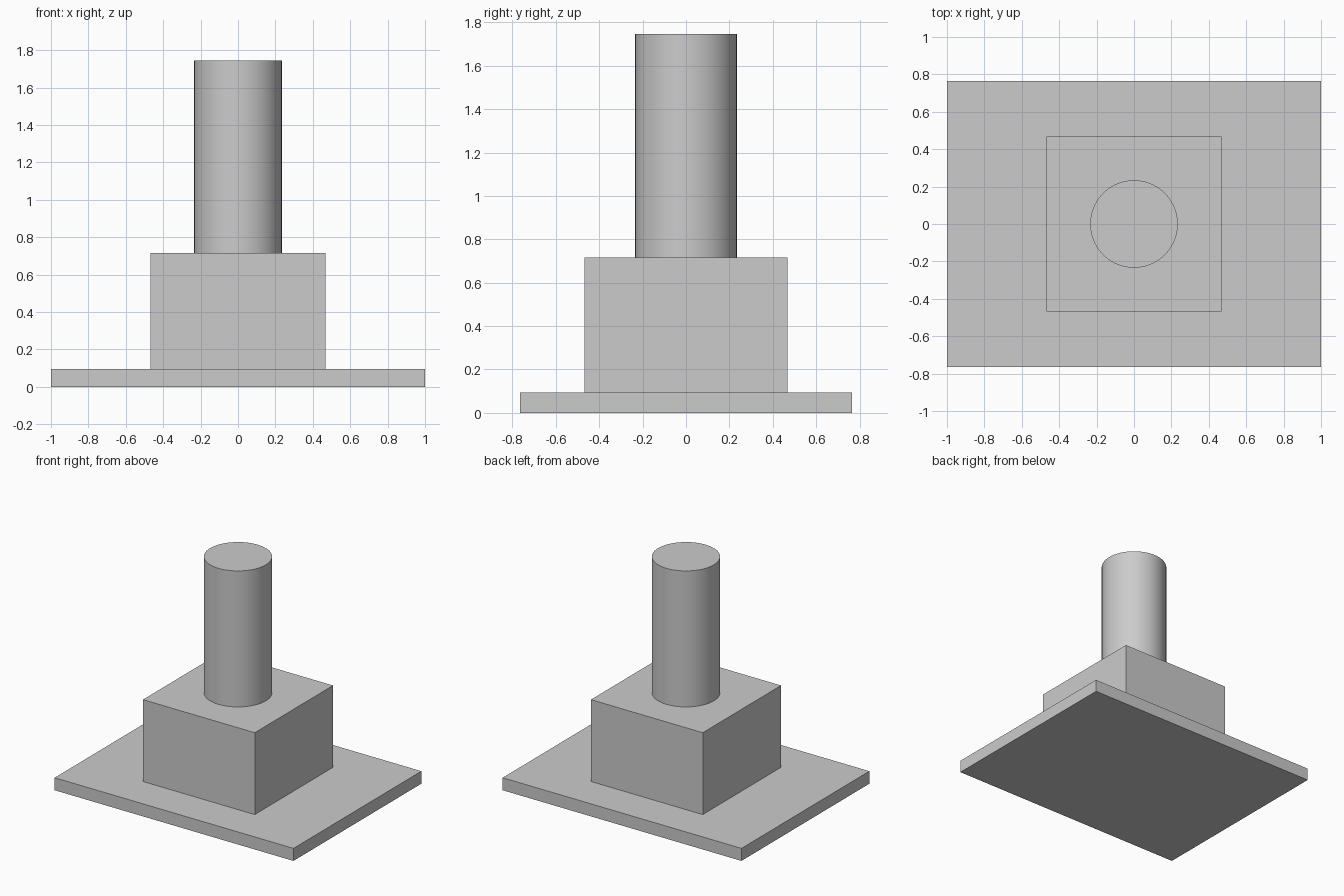
import bpy
import math

default_cube = bpy.data.objects.get("Cube")
if default_cube:
    bpy.data.objects.remove(default_cube, do_unlink=True)

# Single plain grey
GREY = (0.6, 0.6, 0.6, 1.0)
grey = bpy.data.materials.new("light grey")
grey.use_nodes = True
grey.diffuse_color = GREY
for node in grey.node_tree.nodes:
    if node.type == "BSDF_PRINCIPLED":
        node.inputs["Base Color"].default_value = GREY

BASE_TOP, BLOCK_TOP, POST_TOP = 0.095, 0.715, 1.745


def finish(name):
    obj = bpy.context.object
    obj.name = obj.data.name = name
    obj.data.materials.append(grey)
    bpy.ops.object.transform_apply(location=False, rotation=False, scale=True)
    return obj


def box(name, width, depth, bottom, top):
    bpy.ops.mesh.primitive_cube_add(size=1, location=(0, 0, (bottom + top) / 2))
    bpy.context.object.scale = (width, depth, top - bottom)
    return finish(name)


# Flat base plate and the square block on it
box("base_plate", 2.0, 1.53, 0, BASE_TOP)
box("block", 0.936, 0.936, BASE_TOP, BLOCK_TOP)

# Round post
bpy.ops.mesh.primitive_cylinder_add(
    vertices=96, radius=0.234, depth=POST_TOP - BLOCK_TOP,
    location=(0, 0, (BLOCK_TOP + POST_TOP) / 2))
finish("post")
bpy.ops.object.shade_smooth_by_angle(angle=math.radians(30))
